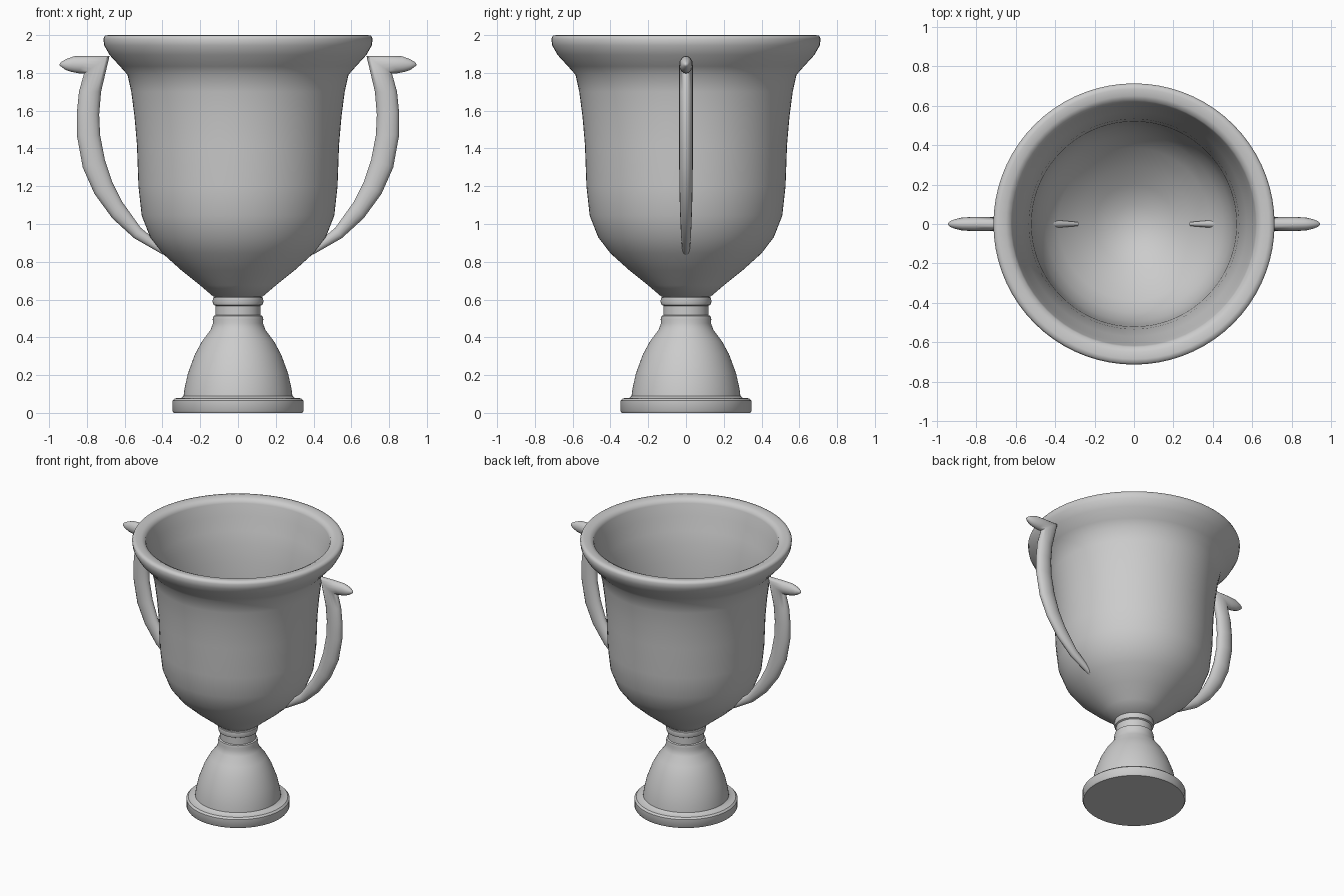
import bpy, bmesh, math


def finish(name, bm, angle):
    bmesh.ops.recalc_face_normals(bm, faces=bm.faces)
    mesh = bpy.data.meshes.new(name)
    bm.to_mesh(mesh)
    bm.free()
    obj = bpy.data.objects.new(name, mesh)
    bpy.context.collection.objects.link(obj)
    bpy.ops.object.select_all(action='DESELECT')
    obj.select_set(True)
    bpy.context.view_layer.objects.active = obj
    bpy.ops.object.shade_smooth_by_angle(angle=math.radians(angle))
    return obj


def lathe(name, profile, steps=72, angle=40):
    bm = bmesh.new()
    verts = [bm.verts.new((r, 0, z)) for r, z in profile]
    edges = [bm.edges.new(p) for p in zip(verts, verts[1:])]
    bmesh.ops.spin(bm, geom=verts + edges, cent=(0, 0, 0), axis=(0, 0, 1),
                   angle=math.tau, steps=steps)
    bmesh.ops.remove_doubles(bm, verts=bm.verts, dist=1e-4)
    return finish(name, bm, angle)


def handle(name, side, sections, sides=16):
    # each section: inner x, inner z, outer x, outer z, half thickness in y
    bm = bmesh.new()
    rings = []
    for x0, z0, x1, z1, t in sections:
        ring = []
        for i in range(sides):
            a = math.tau * i / sides
            u = (1 - math.cos(a)) / 2
            ring.append(bm.verts.new((side * (x0 + (x1 - x0) * u),
                                      t * math.sin(a), z0 + (z1 - z0) * u)))
        rings.append(ring)
    for a, b in zip(rings, rings[1:]):
        for i in range(sides):
            j = (i + 1) % sides
            bm.faces.new((a[i], a[j], b[j], b[i]))
    bm.faces.new(rings[0])
    bm.faces.new(rings[-1])
    return finish(name, bm, 50)


# Pedestal: round foot, flared stem, ringed neck
lathe("pedestal", [
    (0, 0), (0.34, 0), (0.347, 0.01), (0.347, 0.065), (0.335, 0.077),
    (0.30, 0.08), (0.288, 0.09), (0.283, 0.13), (0.265, 0.21), (0.228, 0.31),
    (0.19, 0.38), (0.145, 0.44), (0.132, 0.475), (0.134, 0.495),
    (0.13, 0.513), (0.12, 0.517), (0.12, 0.567), (0.13, 0.572),
    (0.135, 0.59), (0.132, 0.61), (0.12, 0.617), (0, 0.617)])

# Bowl: outer wall, rolled lip, inner wall
lathe("bowl", [
    (0, 0.612), (0.13, 0.615), (0.2, 0.675), (0.3, 0.755), (0.4, 0.845),
    (0.465, 0.93), (0.51, 1.045), (0.527, 1.2), (0.535, 1.42), (0.548, 1.57),
    (0.565, 1.7), (0.585, 1.79), (0.625, 1.835), (0.68, 1.895),
    (0.708, 1.945), (0.713, 1.98), (0.705, 1.997), (0.685, 2.0),
    (0.65, 1.997), (0.625, 1.985), (0.617, 1.965), (0.60, 1.88), (0.57, 1.78),
    (0.55, 1.69), (0.533, 1.57), (0.52, 1.42), (0.512, 1.2), (0.493, 1.05),
    (0.45, 0.945), (0.385, 0.86), (0.29, 0.78), (0.2, 0.71), (0.1, 0.655),
    (0, 0.64)], angle=60)

# Curved handles with an outward thumb hook at the top
sections = [
    (0.28, 0.81, 0.29, 0.79, 0.01), (0.395, 0.88, 0.41, 0.845, 0.02),
    (0.515, 0.98, 0.55, 0.925, 0.027), (0.615, 1.12, 0.665, 1.03, 0.032),
    (0.665, 1.22, 0.76, 1.16, 0.035), (0.705, 1.34, 0.822, 1.30, 0.036),
    (0.73, 1.47, 0.853, 1.47, 0.036), (0.735, 1.58, 0.853, 1.59, 0.036),
    (0.725, 1.70, 0.842, 1.70, 0.036), (0.68, 1.89, 0.815, 1.797, 0.036),
    (0.80, 1.89, 0.845, 1.798, 0.036), (0.868, 1.888, 0.885, 1.806, 0.032),
    (0.91, 1.873, 0.915, 1.817, 0.023), (0.935, 1.858, 0.935, 1.832, 0.013),
    (0.944, 1.848, 0.944, 1.84, 0.004)]
for label, side in (("right_handle", 1), ("left_handle", -1)):
    handle(label, side, sections)
